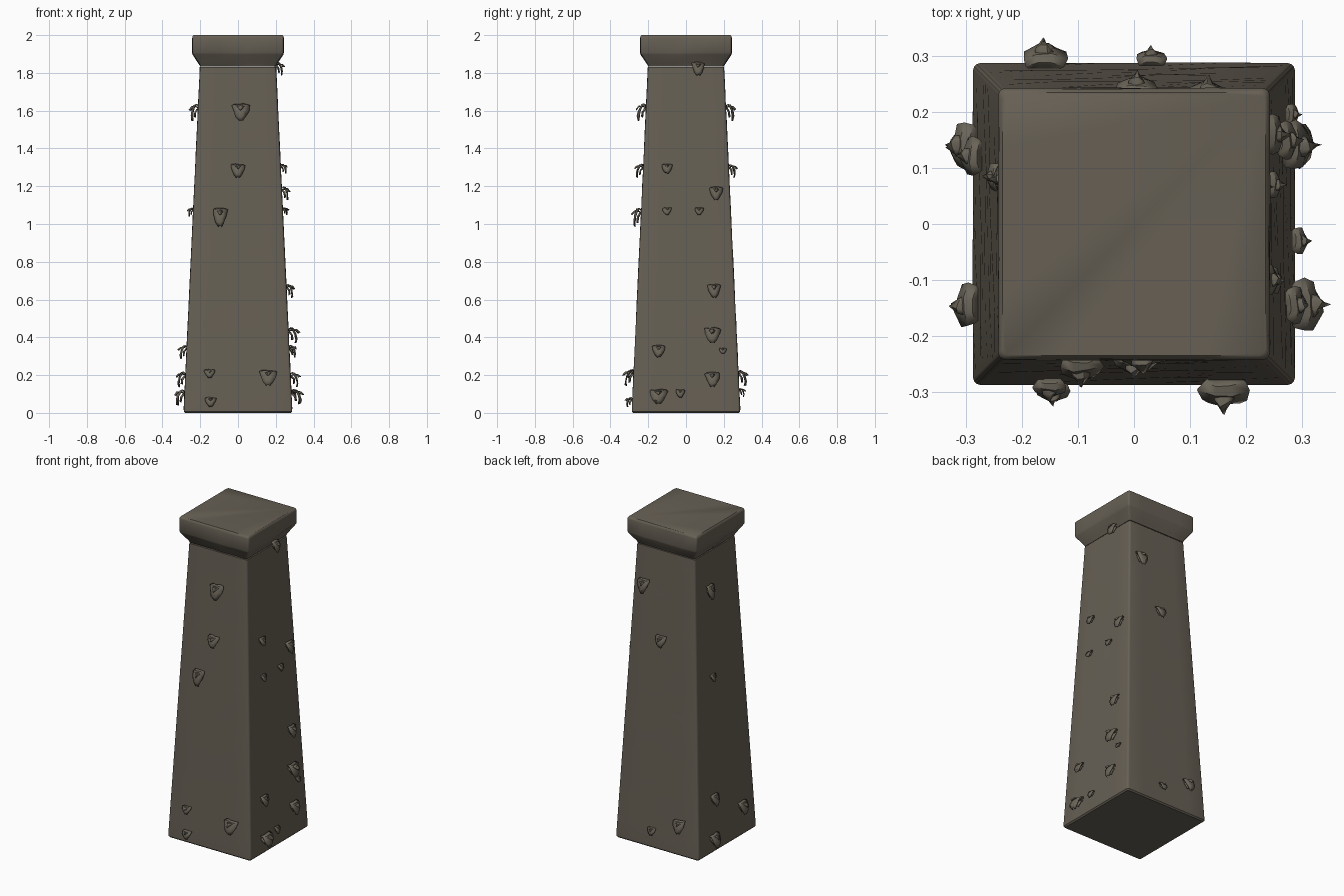
import bpy, bmesh, math, random
from mathutils import Vector

if "Cube" in bpy.data.objects:
    bpy.data.objects.remove(bpy.data.objects["Cube"])

random.seed(4)

stone = bpy.data.materials.new("weathered stone")
stone.diffuse_color = (0.135, 0.117, 0.09, 1)
stone.use_nodes = True
stone.node_tree.nodes["Principled BSDF"].inputs["Base Color"].default_value = stone.diffuse_color
leafmat = bpy.data.materials.new("dry moss")
leafmat.diffuse_color = (0.145, 0.128, 0.098, 1)
leafmat.use_nodes = True
leafmat.node_tree.nodes["Principled BSDF"].inputs["Base Color"].default_value = leafmat.diffuse_color


def half_width(z):
    return 0.288 - 0.087 * z / 1.84


def make_object(name, bm, mat, angle):
    bmesh.ops.recalc_face_normals(bm, faces=bm.faces)
    me = bpy.data.meshes.new(name)
    bm.to_mesh(me)
    bm.free()
    me.materials.append(mat)
    ob = bpy.data.objects.new(name, me)
    bpy.context.collection.objects.link(ob)
    bpy.ops.object.select_all(action='DESELECT')
    ob.select_set(True)
    bpy.context.view_layer.objects.active = ob
    bpy.ops.object.shade_smooth_by_angle(angle=math.radians(angle))
    return ob


def square_ring(bm, h, z, r, wobble):
    """Rounded square ring with a few points along each side."""
    ring = []
    for k in range(4):
        a0 = k * math.pi / 2
        pts = [(h - r + r * math.cos(t), h - r + r * math.sin(t))
               for t in (0, math.pi / 6, math.pi / 3, math.pi / 2)]
        pts += [((h - r) * s, h) for s in (0.6, 0.2, -0.2, -0.6)]
        for i, (x, y) in enumerate(pts):
            if i > 3:
                y += random.uniform(-wobble, wobble)
            ring.append(bm.verts.new((x * math.cos(a0) - y * math.sin(a0),
                                      x * math.sin(a0) + y * math.cos(a0), z)))
    return ring


def loft(name, profile):
    bm = bmesh.new()
    rings = [square_ring(bm, *p) for p in profile]
    for a, b in zip(rings, rings[1:]):
        n = len(a)
        for i in range(n):
            bm.faces.new((a[i], a[(i + 1) % n], b[(i + 1) % n], b[i]))
    bm.faces.new(rings[0])
    bm.faces.new(rings[-1])
    return make_object(name, bm, stone, 40)


# Tapered shaft with faintly uneven courses
shaft = [(0.279, 0, 0.01, 0), (0.287, 0.008, 0.014, 0)]
shaft += [(half_width(z), z, 0.012, 0.0012)
          for z in [0.03 + 0.09 * i for i in range(21)]]
loft("shaft", shaft)

# Flared cap slab
loft("cap", [(0.199, 1.835, 0.012, 0.002), (0.207, 1.85, 0.012, 0.004),
             (0.237, 1.897, 0.012, 0.005), (0.242, 1.908, 0.012, 0.002),
             (0.242, 1.986, 0.012, 0.001), (0.240, 1.994, 0.012, 0.001),
             (0.234, 2.0, 0.012, 0)])

# Drooping blades of one tuft: rows of (outward, height, half width)
BLADES = [
    [(-.1, .28, .25), (.14, .48, .42), (.32, .42, .5), (.46, .1, .46), (.5, -.25, .3), (.46, -.5, .12)],
    [(-.1, .2, .2), (.12, .22, .34), (.26, .02, .36), (.28, -.3, .15)],
    [(-.1, .25, .15), (.25, .36, .22), (.5, .35, .2), (.66, .14, .05)],
]


def tuft(bm, face, u, z, w, h):
    """Add a leafy tuft on a wall: face 0 front, 1 right, 2 back, 3 left."""
    out = [Vector((0, -1, 0)), Vector((1, 0, 0)), Vector((0, 1, 0)), Vector((-1, 0, 0))][face]
    side = Vector((1, 0, 0)) if face in (0, 2) else Vector((0, 1, 0))
    for blade in BLADES:
        rows = []
        for o, dz, hw in blade:
            row = []
            for s in (-1, -.35, .35, 1):
                depth = (o - 0.1 * s * s * (o > 0)) * w * random.uniform(.9, 1.1)
                height = z + h * (dz - 0.06 * abs(s) + random.uniform(-.04, .04))
                across = u + s * hw * w * random.uniform(.9, 1.08)
                row.append(bm.verts.new(out * (half_width(height) + depth)
                                        + side * across + Vector((0, 0, height))))
            rows.append(row)
        for a, b in zip(rows, rows[1:]):
            for i in range(3):
                bm.faces.new((a[i], a[i + 1], b[i + 1], b[i]))


# Tufts per wall: (position along wall, height, width, tallness)
WALLS = {
    "front_tufts": [(.015, 1.595, .09, .09), (0, 1.285, .075, .07), (-.095, 1.04, .08, .095),
                    (-.15, .21, .06, .045), (.16, .19, .09, .08), (-.145, .06, .06, .05)],
    "right_tufts": [(.065, 1.825, .07, .07), (-.1, 1.295, .06, .05), (.16, 1.165, .07, .07),
                    (-.1, 1.07, .05, .04), (.07, 1.07, .05, .04), (.15, .65, .07, .07),
                    (.14, .415, .09, .08), (.195, .33, .04, .03), (-.145, .33, .065, .065),
                    (.14, .18, .08, .075), (-.145, .09, .1, .075), (-.03, .105, .05, .045)],
    "back_tufts": [(.135, 1.595, .08, .09), (.005, 1.285, .07, .07),
                   (-.16, .19, .08, .08), (.03, .11, .055, .045)],
    "left_tufts": [(.08, 1.595, .07, .09), (.085, 1.065, .05, .045), (.12, .325, .07, .07),
                   (-.145, .18, .08, .08), (.14, .085, .085, .08)],
}
for face, (name, spots) in enumerate(WALLS.items()):
    bm = bmesh.new()
    for spot in spots:
        tuft(bm, face, *spot)
    ob = make_object(name, bm, leafmat, 35)
    mod = ob.modifiers.new("thickness", 'SOLIDIFY')
    mod.thickness = 0.003
